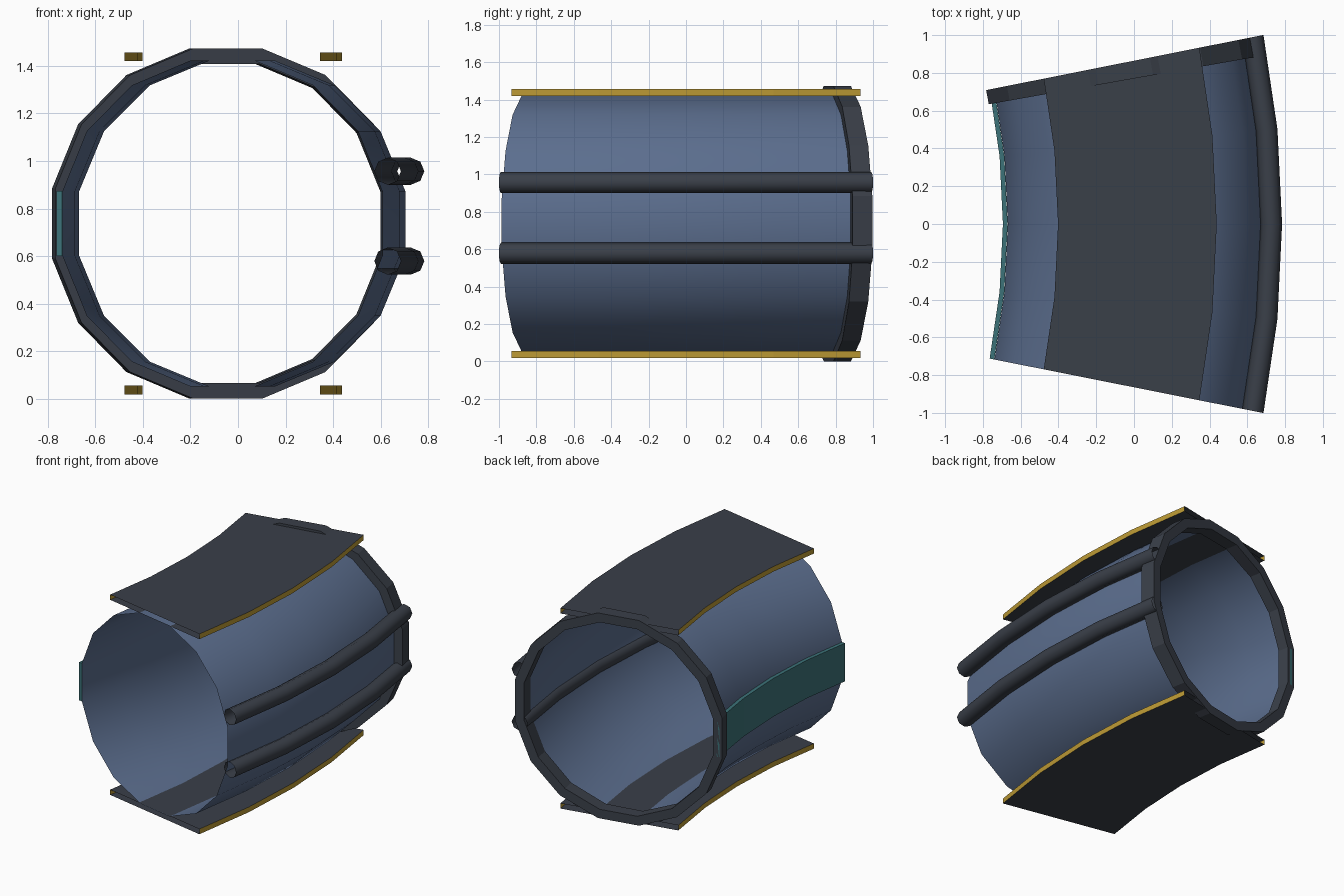
import bpy, bmesh, math

if "Cube" in bpy.data.objects:
    bpy.data.objects.remove(bpy.data.objects["Cube"])

CX, RC, ZC = -4.346, 4.364, 0.737      # bend centre x, bend radius, axis height
HALF = math.radians(11.25)             # half of the bend angle
STEPS = [HALF * (i / 2 - 1) for i in range(5)]


def mat(name, rgb):
    m = bpy.data.materials.new(name)
    m.diffuse_color = (*rgb, 1)
    m.use_nodes = True
    m.node_tree.nodes["Principled BSDF"].inputs["Base Color"].default_value = m.diffuse_color
    return m


BLUE = mat("steel_blue", (0.105, 0.155, 0.27))
DARK = mat("dark_grey", (0.042, 0.050, 0.066))
YELLOW = mat("yellow", (0.50, 0.32, 0.035))
TEAL = mat("teal", (0.045, 0.17, 0.19))


def place(u, z, a):
    """Point at offset u from the bent axis, height z, bend angle a."""
    return (CX + (RC + u) * math.cos(a), (RC + u) * math.sin(a), z)


def polygon(n, apothem_or_radius, u0=0, z0=0, flat=True):
    r = apothem_or_radius / math.cos(math.pi / n) if flat else apothem_or_radius
    off = 0.5 if flat else 0
    return [(u0 + r * math.cos(2 * math.pi * (i + off) / n),
             z0 + r * math.sin(2 * math.pi * (i + off) / n)) for i in range(n)]


def rect(u0, u1, z0, z1):
    return [(u0, z0), (u1, z0), (u1, z1), (u0, z1)]


def sweep(name, section, mats, angles=STEPS, caps=False, hole=None, smooth=False, rule=None):
    """Sweep a closed section round the bend; open ends, capped, or with a hole."""
    bm = bmesh.new()
    n = len(section)

    def skin(sec, flip):
        rows = [[bm.verts.new(place(u, z, a)) for u, z in sec] for a in angles]
        for r0, r1 in zip(rows, rows[1:]):
            for i in range(n):
                j = (i + 1) % n
                q = [r0[i], r1[i], r1[j], r0[j]]
                f = bm.faces.new(q if flip else q[::-1])
                f.smooth = smooth
                f.material_index = rule(i) if rule else 0
        return rows

    outer = skin(section, False)
    if hole:
        inner = skin(hole, True)
        for k in (0, -1):
            for i in range(n):
                j = (i + 1) % n
                bm.faces.new([outer[k][i], outer[k][j], inner[k][j], inner[k][i]])
    elif caps:
        bm.faces.new(outer[0])
        bm.faces.new(outer[-1][::-1])
    if hole or caps:
        bmesh.ops.recalc_face_normals(bm, faces=bm.faces)
    else:
        # open sleeves: make every face point away from the section centre
        cu = sum(p[0] for p in section) / n
        cz = sum(p[1] for p in section) / n
        bm.normal_update()
        f = bm.faces[:][0]
        c = f.calc_center_median()
        a = math.atan2(c.y, c.x - CX)
        p = place(cu, cz, a)
        if sum((c[i] - p[i]) * f.normal[i] for i in range(3)) < 0:
            bmesh.ops.reverse_faces(bm, faces=bm.faces)
    me = bpy.data.meshes.new(name)
    bm.to_mesh(me)
    bm.free()
    for m in mats:
        me.materials.append(m)
    ob = bpy.data.objects.new(name, me)
    bpy.context.collection.objects.link(ob)
    return ob


# main tunnel shell, open at both ends
sweep("tunnel_shell", polygon(16, 0.686, 0, ZC), [BLUE], smooth=True)

# collar round the back end
sweep("end_collar", polygon(16, 0.737, 0.006, ZC), [DARK],
      angles=[HALF - math.radians(1.2), HALF], hole=polygon(16, 0.672, 0.006, ZC))

# roof and floor slabs: dark faces, yellow edges, open ends
for name, z0, z1 in (("roof_slab", 1.42, 1.457), ("floor_slab", 0.018, 0.055)):
    sweep(name, rect(-0.42, 0.42, z0, z1), [DARK, YELLOW], rule=lambda i: i % 2)

# teal panel along the inside of the bend
sweep("side_panel", rect(-0.712, -0.687, ZC - 0.137, ZC + 0.137), [TEAL], caps=True)

# two hollow pipes along the outside of the bend
for name, z in (("upper_pipe", 0.957), ("lower_pipe", 0.579)):
    sweep(name, polygon(8, 0.057, 0.709, z, flat=False), [DARK], smooth=True)
